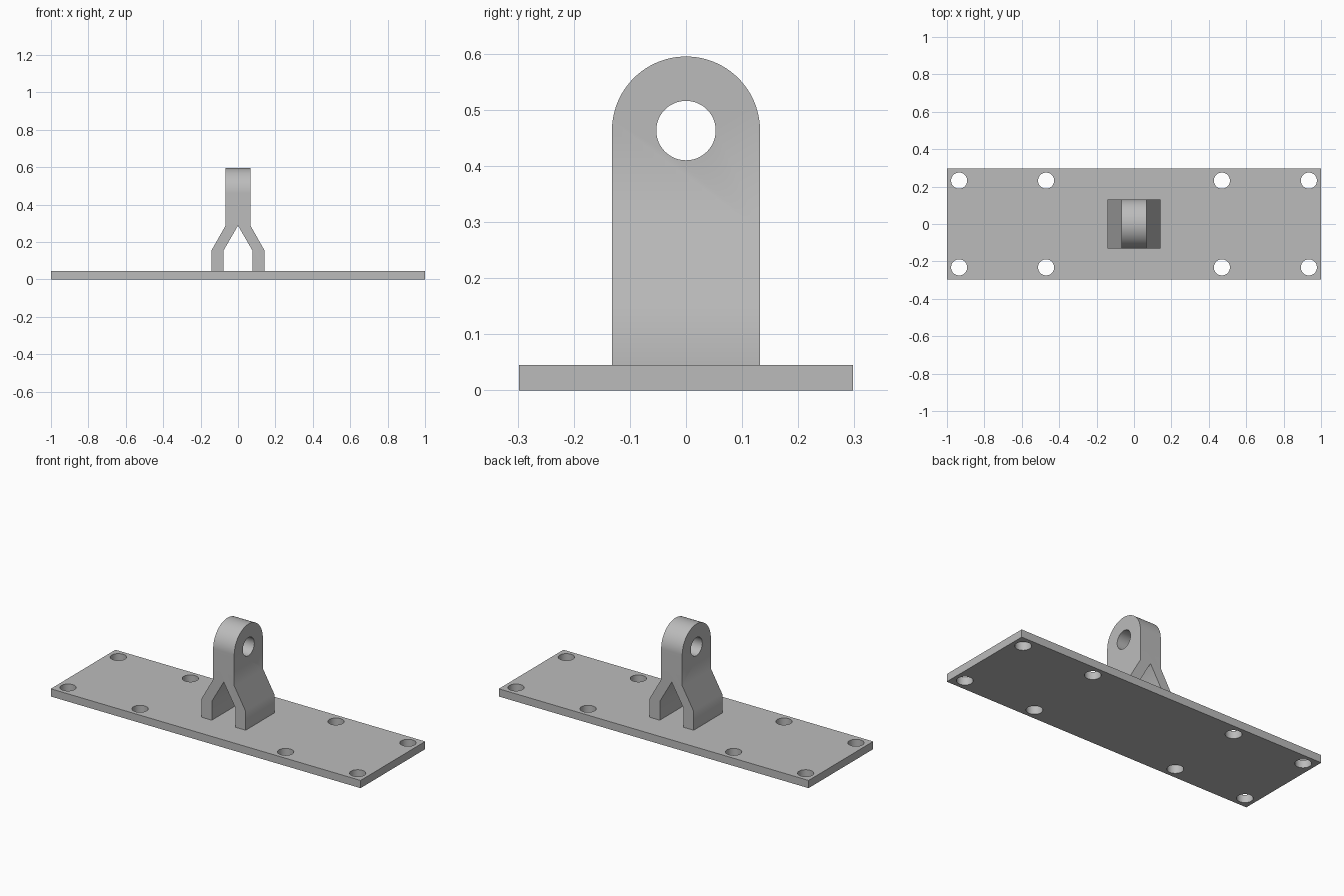
import bpy, bmesh, math
from mathutils import Vector

if "Cube" in bpy.data.objects:
    bpy.data.objects.remove(bpy.data.objects["Cube"])

GREY = (0.5, 0.5, 0.5, 1)
steel = bpy.data.materials.new("plain_grey")
steel.use_nodes = True
steel.diffuse_color = GREY
steel.node_tree.nodes["Principled BSDF"].inputs["Base Color"].default_value = GREY


def prism(name, points, direction):
    """Extrude a closed outline of 3D points along a direction."""
    bm = bmesh.new()
    face = bm.faces.new([bm.verts.new(p) for p in points])
    ext = bmesh.ops.extrude_face_region(bm, geom=[face])
    verts = [v for v in ext["geom"] if isinstance(v, bmesh.types.BMVert)]
    bmesh.ops.translate(bm, verts=verts, vec=Vector(direction))
    bmesh.ops.recalc_face_normals(bm, faces=bm.faces)
    mesh = bpy.data.meshes.new(name)
    bm.to_mesh(mesh)
    bm.free()
    mesh.materials.append(steel)
    obj = bpy.data.objects.new(name, mesh)
    bpy.context.collection.objects.link(obj)
    return obj


def arc(radius, start, end, steps):
    angles = [start + (end - start) * i / steps for i in range(steps + 1)]
    return [(radius * math.cos(a), radius * math.sin(a)) for a in angles]


def activate(obj):
    bpy.ops.object.select_all(action="DESELECT")
    obj.select_set(True)
    bpy.context.view_layer.objects.active = obj


def combine(target, tool, operation):
    """Apply a boolean and remove the tool."""
    mod = target.modifiers.new("shape", "BOOLEAN")
    mod.object, mod.operation, mod.solver = tool, operation, "EXACT"
    activate(target)
    bpy.ops.object.modifier_apply(modifier=mod.name)
    bpy.data.objects.remove(tool)


def smooth(obj):
    activate(obj)
    bpy.ops.object.shade_smooth_by_angle(angle=math.radians(35))


# Base plate with two rows of bolt holes
T, HALF_Y = 0.045, 0.298
plate = prism("base_plate", [(-1, -HALF_Y, 0), (1, -HALF_Y, 0), (1, HALF_Y, 0), (-1, HALF_Y, 0)], (0, 0, T))
circle = arc(0.043, 0, 2 * math.pi, 48)[:-1]
for x in (-0.935, -0.47, 0.47, 0.935):
    for y in (-0.232, 0.232):
        drill = prism("bolt_hole", [(x + u, y + v, -0.1) for u, v in circle], (0, 0, 0.3))
        combine(plate, drill, "DIFFERENCE")
smooth(plate)

# Forked lug: two-legged front outline
R, EYE_Z = 0.132, 0.463
half = [(0.068, 0.65), (0.068, 0.285), (0.142, 0.155), (0.142, T), (0.077, T), (0.077, 0.155)]
outline = half + [(0, 0.288)] + [(-x, z) for x, z in reversed(half)]
lug = prism("forked_lug", [(x, -0.2, z) for x, z in outline], (0, 0.4, 0))

# Rounded side outline and the pin hole
arch = [(R, -0.1)] + [(u, EYE_Z + v) for u, v in arc(R, 0, math.pi, 48)] + [(-R, -0.1)]
combine(lug, prism("arch_tool", [(-0.3, y, z) for y, z in arch], (0.6, 0, 0)), "INTERSECT")
eye = arc(0.053, 0, 2 * math.pi, 48)[:-1]
combine(lug, prism("pin_hole", [(-0.3, u, EYE_Z + v) for u, v in eye], (0.6, 0, 0)), "DIFFERENCE")
smooth(lug)
